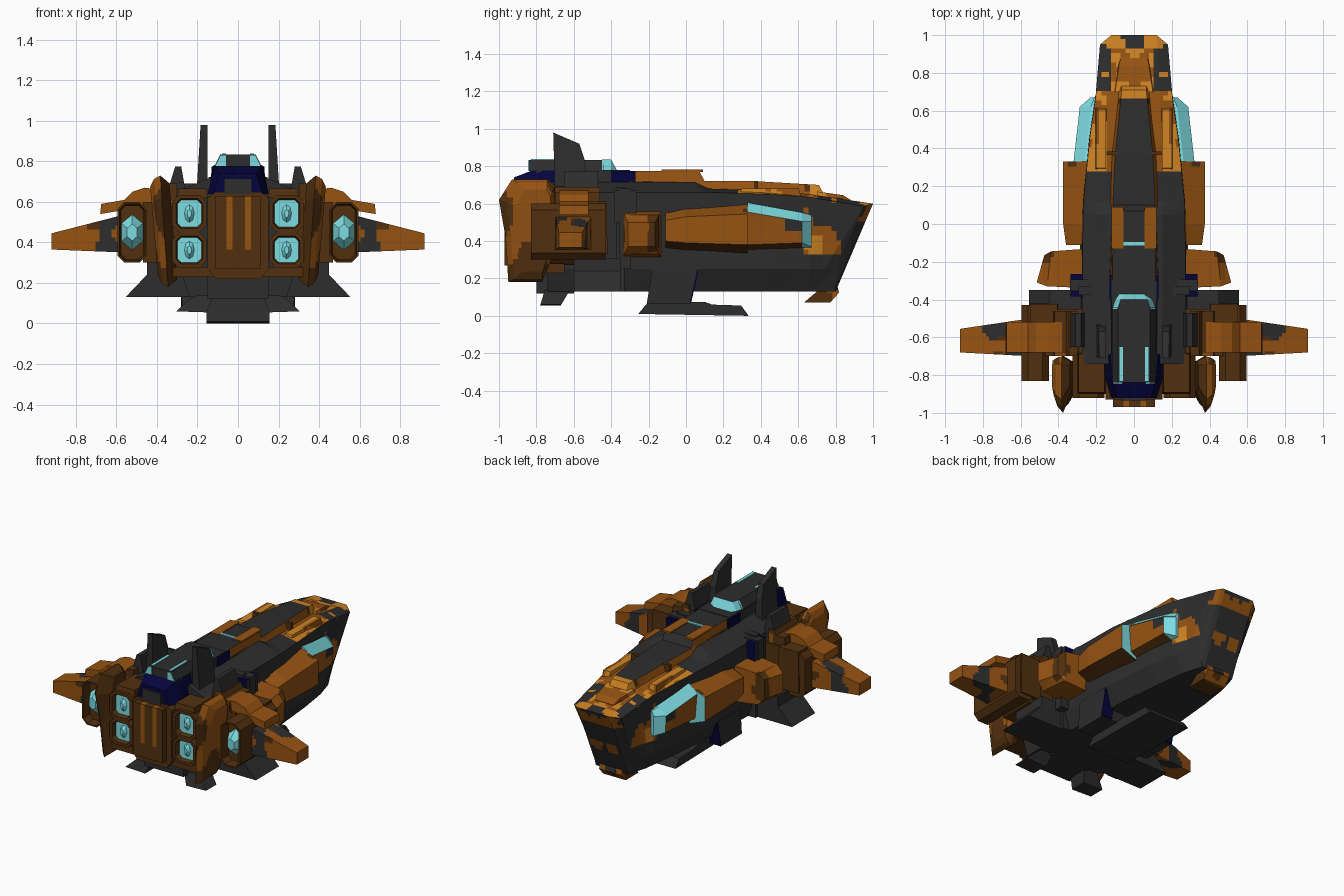
import bpy, bmesh, math
from mathutils import Vector, noise

if "Cube" in bpy.data.objects:
    bpy.data.objects.remove(bpy.data.objects["Cube"])

PALETTE = {
    "charcoal": (45, 45, 45), "rust": (150, 83, 18), "dark_brown": (82, 48, 15),
    "amber": (208, 132, 36), "pale_teal": (125, 220, 226), "navy": (5, 5, 62)}
GREY, RUST, BROWN, AMBER, TEAL, NAVY = range(6)
MATS = []
for name, rgb in PALETTE.items():
    m = bpy.data.materials.new(name)
    m.diffuse_color = [(c / 255 / 12.92 if c < 11 else ((c / 255 + .055) / 1.055) ** 2.4) for c in rgb] + [1]
    m.use_nodes = True
    m.node_tree.nodes["Principled BSDF"].inputs["Base Color"].default_value = m.diffuse_color
    MATS.append(m)


def finish(name, bm, color, mirror=False, grid=0):
    """Mirror, cut into camouflage cells, colour (index or rule) and link."""
    bmesh.ops.recalc_face_normals(bm, faces=bm.faces)
    if not callable(color):
        for f in bm.faces:
            f.material_index = f.material_index or color
    if grid:
        for ax in range(3):
            nv = Vector([float(i == ax) for i in range(3)])
            for k in range(-int(1 / grid), int(1 / grid) + 1):
                bmesh.ops.bisect_plane(bm, geom=bm.verts[:] + bm.edges[:] + bm.faces[:],
                                       plane_co=nv * (k * grid + .004), plane_no=nv)
    if callable(color):
        bm.normal_update()
        for f in bm.faces:
            f.material_index = color(f.calc_center_median(), f.normal)
    if mirror:
        new = bmesh.ops.duplicate(bm, geom=bm.verts[:] + bm.edges[:] + bm.faces[:])["geom"]
        for v in [g for g in new if isinstance(g, bmesh.types.BMVert)]:
            v.co.x *= -1
        bmesh.ops.reverse_faces(bm, faces=[g for g in new if isinstance(g, bmesh.types.BMFace)])
    me = bpy.data.meshes.new(name)
    bm.to_mesh(me)
    bm.free()
    for m in MATS:
        me.materials.append(m)
    bpy.context.collection.objects.link(bpy.data.objects.new(name, me))


def loft(name, rings, color, mirror=False, grid=0):
    """Skin a list of equal-length closed rings and cap both ends."""
    bm = bmesh.new()
    vs = [[bm.verts.new(p) for p in r] for r in rings]
    k = len(vs[0])
    for a, b in zip(vs, vs[1:]):
        for i in range(k):
            bm.faces.new((a[i], a[(i + 1) % k], b[(i + 1) % k], b[i]))
    bm.faces.new(vs[0])
    bm.faces.new(vs[-1])
    finish(name, bm, color, mirror, grid)


def prism(name, axis, prof, lo, hi, color, mirror=False, grid=0, shrink=1.0):
    """Extrude a 2D profile along an axis; the far end may shrink."""
    ca, cb = [sum(p[i] for p in prof) / len(prof) for i in (0, 1)]
    put = {"x": lambda a, b, t: (t, a, b), "y": lambda a, b, t: (a, t, b), "z": lambda a, b, t: (a, b, t)}[axis]
    far = [(ca + (a - ca) * shrink, cb + (b - cb) * shrink) for a, b in prof]
    loft(name, [[put(a, b, lo) for a, b in prof], [put(a, b, hi) for a, b in far]], color, mirror, grid)


def box(name, x, y, z, color, mirror=False, grid=0, shrink=1.0):
    prism(name, "z", [(x[0], y[0]), (x[1], y[0]), (x[1], y[1]), (x[0], y[1])], z[0], z[1],
          color, mirror, grid, shrink)


def engine(name, x, y, z, rim, depth, inner):
    """Box whose rear (-y) face is a recessed, chamfered nozzle, on both sides."""
    bm = bmesh.new()
    bmesh.ops.create_cube(bm, size=1)
    for v in bm.verts:
        v.co = [(a + b) / 2 + c * (b - a) for (a, b), c in zip((x, y, z), v.co)]
    bmesh.ops.bevel(bm, geom=[e for e in bm.edges if abs(e.verts[0].co.y - e.verts[1].co.y) > .01],
                    offset=.035, segments=1, affect='EDGES')
    bm.normal_update()
    rear = min(bm.faces, key=lambda f: f.calc_center_median().y)
    bmesh.ops.inset_individual(bm, faces=[rear], thickness=rim)
    bmesh.ops.inset_individual(bm, faces=[rear], thickness=.008, depth=-depth)
    rear.material_index = inner
    finish(name, bm, BROWN, True)


def n(c, k=6, s=0):
    return noise.noise(Vector((abs(c.x) * k, c.y * k + s, c.z * k)))


def camo(a, b, c3=None, t=.2, k=6):
    def rule(c, nrm):
        v = n(c, k, 3.3)
        return b if v > t else (c3 if c3 is not None and v < -.28 else a)
    return rule


def trap(y, w0, w1, z0, z1):
    return [(-w0, y, z0), (w0, y, z0), (w1, y, z1), (-w1, y, z1)]


# ---- main hull -----------------------------------------------------------
def hull_rule(c, nrm):
    v, x = n(c, 9), abs(c.x)
    if nrm.z > .35 and c.y > .27 and c.z > .5:
        if c.y > .92:
            return AMBER if v > -.15 else GREY
        if c.y > .7:
            return (RUST if v > -.2 else AMBER) if x < .11 else (AMBER if v > .22 else GREY)
        return (AMBER if v > -.2 else RUST) if x > .15 else RUST
    if nrm.y > .5 and c.z > .25:
        return RUST if (c.z > .5 and v > 0) or (c.z < .36 and v > .2) else GREY
    if c.y > .62 and c.z > .33 and c.y < .84:
        if c.z < .52:
            return AMBER if c.y < .72 and v > .05 else (RUST if v > -.2 - (c.y - .74) * -4 else GREY)
        return RUST if v > .12 else GREY
    return GREY


stations = [(-.74, .24, .28, .275, .66, .15, .715), (-.35, .24, .28, .275, .66, .15, .715),
            (.05, .22, .28, .27, .66, .15, .715), (.12, .22, .278, .268, .66, .15, .68),
            (.45, .19, .25, .235, .65, .14, .67), (.66, .16, .213, .205, .635, .14, .65)]
rings = [[(b, y, .13), (w, y, .25), (s, y, zs), (t, y, zt)] for y, b, w, s, zs, t, zt in stations]
rings.append([(.12, .80, .13), (.15, .80, .25), (.18, .95, .585), (.12, 1.0, .60)])
loft("main_hull", [r + [(-x, y, z) for x, y, z in reversed(r)] for r in rings], hull_rule, grid=.025)


# ---- spine along the top -------------------------------------------------
def spine_rule(c, nrm):
    if nrm.z > .8 and c.y < .66:
        return GREY
    if c.y > .66:
        return AMBER
    return RUST if n(c, 7, 2) > -.25 else BROWN


loft("long_ridge", [trap(-.3, .15, .13, .62, .72), trap(.37, .135, .10, .62, .72),
                    trap(.71, .09, .065, .6, .70), trap(.74, .09, .065, .6, .645)], spine_rule, grid=.03)
loft("nose_step", [trap(.7, .11, .10, .58, .665), trap(.84, .09, .08, .56, .645),
                   trap(.88, .08, .07, .56, .62)], camo(RUST, BROWN, AMBER), grid=.03)
loft("upper_spine", [trap(-.4, .125, .115, .7, .775), trap(.07, .12, .11, .7, .775),
                     trap(.10, .12, .11, .7, .72)],
     lambda c, m: RUST if abs(m.x) > .5 else GREY)
box("spine_rail", (.055, .118), (-.13, .09), (.77, .782), RUST, True)
box("spine_light", (-.055, .055), (-.115, -.095), (.77, .782), TEAL)
box("deck_rail", (.145, .205), (.28, .62), (.62, .682), camo(AMBER, RUST, None), True, .03, .9)
box("ridge_clip", (.09, .145), (.365, .385), (.62, .722), BROWN, True)

# ---- bridge --------------------------------------------------------------
loft("bridge_rear_base", [trap(-.92, .12, .09, .64, .74), trap(-.82, .15, .115, .64, .778),
                          trap(-.69, .15, .125, .64, .778)], NAVY)
box("bridge_rear_panel", (-.07, .07), (-.935, -.8), (.64, .715), GREY)
loft("bridge_base", [trap(-.80, .125, .12, .64, .779), trap(-.3, .125, .118, .64, .779)], GREY)
box("bridge_side_light", (.12, .13), (-.40, -.27), (.70, .775), NAVY, True)
prism("bridge_cabin", "y", [(-.115, .775), (.115, .775), (.085, .833), (-.085, .833)], -.84, -.44, GREY)
loft("bridge_window", [trap(-.45, .117, .087, .775, .835), trap(-.40, .10, .07, .775, .835),
                       trap(-.37, .08, .05, .775, .78)],
     lambda c, m: GREY if m.z > .95 and abs(c.x) < .05 and c.y < -.42 else TEAL)
box("bridge_strip", (.058, .078), (-.83, -.65), (.83, .838), TEAL, True)
prism("bridge_rear_light", "y", [(.06, .777), (.112, .777), (.086, .83), (.06, .83)], -.846, -.838, TEAL, True)

# ---- vertical fins and hull band -----------------------------------------
fin = [(-.70, .64), (-.53, .64), (-.54, .83), (-.57, .92), (-.71, .98)]
loft("tall_fin", [[(.15, y, z) for y, z in fin],
                  [(.205 - .06 * (z - .64), y, z) for y, z in fin]], GREY, True)
prism("short_fin", "y", [(.25, .6), (.38, .6), (.345, .66), (.31, .775), (.28, .775)], -.65, -.47, GREY, True)
box("navy_joint", (.27, .335), (-.385, -.265), (.50, .67),
    lambda c, m: GREY if m.x > .5 else NAVY, True)
box("joint_band", (.2, .34), (-.355, -.295), (.25, .68), GREY, True)
box("hull_band", (.2, .295), (-.375, -.33), (.13, .69), GREY, True)


# ---- side pods and side windows ------------------------------------------
def pod_rule(c, m):
    if m.y > .7:
        return TEAL
    return BROWN if m.z < -.3 else camo(RUST, BROWN, None, .25)(c, m)


def window_rule(c, m):
    if c.y > .62:
        return TEAL
    v = n(c, 7, 1)
    return GREY if c.y > .52 and c.z > .46 and v > -.2 else (BROWN if m.z < -.3 else RUST)


loft("side_pod", [[(.22, y, zb), (x, y, zb + .06), (x, y, zt - .05), (.25, y, zt)]
                  for y, x, zb, zt in [(-.11, .36, .34, .56), (0, .375, .33, .58), (.33, .375, .32, .595)]],
     pod_rule, True, .025)
loft("side_window_block", [[(.2, .33, .32), (.30, .33, .38), (.315, .33, .555), (.2, .33, .60)],
                           [(.18, .62, .35), (.28, .62, .39), (.283, .62, .505), (.18, .62, .54)],
                           [(.17, .67, .355), (.225, .67, .37), (.225, .67, .51), (.17, .67, .535)]],
     window_rule, True, .025)
loft("side_window_frame", [[(.2, .33, .55), (.32, .33, .555), (.262, .33, .605), (.2, .33, .61)],
                           [(.18, .62, .50), (.287, .62, .505), (.228, .62, .552), (.18, .62, .555)],
                           [(.18, .67, .50), (.23, .67, .505), (.21, .67, .538), (.18, .67, .54)]], TEAL, True)

# ---- forward winglets ----------------------------------------------------
loft("forward_winglet", [[(.24, -.13, .31), (.24, -.34, .31), (.24, -.34, .56), (.24, -.13, .56)],
                         [(.44, -.145, .33), (.46, -.33, .33), (.46, -.33, .54), (.44, -.145, .54)],
                         [(.475, -.165, .37), (.515, -.31, .37), (.515, -.31, .50), (.475, -.165, .50)]],
     camo(RUST, BROWN, None, .2), True, .03)

# ---- main engine cluster -------------------------------------------------
prism("engine_center", "y", [(-.15, .27), (-.11, .22), (.11, .22), (.15, .27), (.15, .62), (.11, .65),
                             (-.11, .65), (-.15, .62)], -.7, -.93, BROWN)
box("engine_center_panel", (-.11, .11), (-.97, -.9), (.27, .63),
    lambda c, m: RUST if .035 < abs(c.x) < .06 and c.z > .36 else BROWN, grid=.03)
for i, z in enumerate([(.275, .45), (.45, .635)]):
    engine(f"main_thruster_{i}", (.155, .325), (-.92, -.6), z, .02, .03, TEAL)
    for s in (-1, 1):
        prism(f"thruster_core_{i}_{s}", "y",
              [(s * .24 + .028 * math.cos(a * math.pi / 4), sum(z) / 2 + .05 * math.sin(a * math.pi / 4))
               for a in range(8)], -.885, -.91, TEAL, shrink=.4)
box("engine_floor", (.12, .32), (-.9, -.65), (.23, .28), BROWN, True)
box("engine_roof", (.15, .30), (-.9, -.68), (.62, .665), BROWN, True, 0, .92)
prof = [(-.95, .18), (-.77, .18), (-.72, .30), (-.70, .55), (-.70, .69), (-.74, .73), (-.93, .73),
        (-1.0, .62), (-.965, .42)]
loft("engine_shield", [[(x + .07 * (z - .18), -.76 + (y + .76) * k, .46 + (z - .46) * h) for y, z in prof]
                       for x, k, h in [(.30, .55, .86), (.345, 1, 1), (.375, .85, .94), (.395, .6, .8)]],
     lambda c, m: BROWN if m.x < -.5 or c.z < .28 else camo(RUST, BROWN, None, .28)(c, m), True, .03)

# ---- side nacelles and wings ---------------------------------------------
engine("nacelle", (.45, .595), (-.83, -.43), (.30, .60), .01, .06, BROWN)
for s in (-1, 1):
    prism(f"nacelle_thruster_{s}", "y",
          [(s * .522 + .063 * math.sin(a * math.pi / 3), .45 + .092 * math.cos(a * math.pi / 3))
           for a in range(6)], -.765, -.825, TEAL, shrink=.45)
box("nacelle_strut", (.26, .47), (-.70, -.45), (.30, .60), BROWN, True)
box("nacelle_front_cap", (.40, .555), (-.55, -.42), (.33, .61), BROWN, True, 0, .95)
prism("shoulder_cover", "y", [(.30, .58), (.43, .58), (.42, .66), (.36, .66), (.345, .69), (.30, .69)],
      -.70, -.46, camo(BROWN, RUST, None), True, .03)
prism("nacelle_top_plate", "y", [(.38, .59), (.68, .54), (.675, .59), (.56, .61), (.52, .65), (.46, .67), (.38, .66)],
      -.68, -.52, camo(RUST, BROWN, None), True, .03)
loft("wing", [[(.55, -.50, .35), (.55, -.70, .35), (.55, -.70, .54), (.55, -.50, .54)],
              [(.92, -.555, .365), (.92, -.68, .365), (.92, -.68, .445), (.92, -.555, .445)]],
     lambda c, m: GREY if abs(c.x - .70 - (c.y + .6)) < .055 + .12 * n(c, 12) else
     (BROWN if n(c, 7) < -.25 and c.x < .8 else RUST), True, .02)

# ---- underside -----------------------------------------------------------
prism("lower_flange", "y", [(.15, .13), (.555, .13), (.45, .24), (.45, .31), (.15, .31)], -.60, -.35, GREY, True)
prism("rear_belly", "y", [(-.15, .12), (.15, .12), (.15, .25), (-.15, .25)], -.80, -.60, GREY)
strut = [(-.21, .065), (.02, .065), (.06, .25), (-.18, .25)]
loft("keel_strut", [[(s * (.275 if z < .1 else .285), y, z) for y, z in strut] for s in (-1, 1)], GREY)
prism("keel_strut_light", "x", [(.02, .07), (.028, .07), (.066, .24), (.058, .24)], .20, .282, NAVY, True)
prism("keel_foot", "x", [(-.255, .01), (.335, .0), (.295, .055), (.14, .06), (.10, .075), (-.21, .065)],
      -.155, .155, GREY)
fin2 = [(.155, .055), (.305, .06), (.24, .12), (.20, .14), (.12, .14)]
loft("belly_fin", [[(x, -.78 + .3 * (z - .055), z) for x, z in fin2],
                   [(x, -.67 + .6 * (z - .055), z) for x, z in fin2]], GREY, True)
prism("chin_pod", "x", [(.63, .07), (.77, .07), (.815, .12), (.79, .26), (.68, .26), (.70, .13)],
      -.085, .085, camo(RUST, BROWN, None, .15), grid=.03)
prism("chin_sensor", "x", [(.79, .12), (.818, .125), (.80, .2), (.78, .2)], -.04, .04, GREY)
